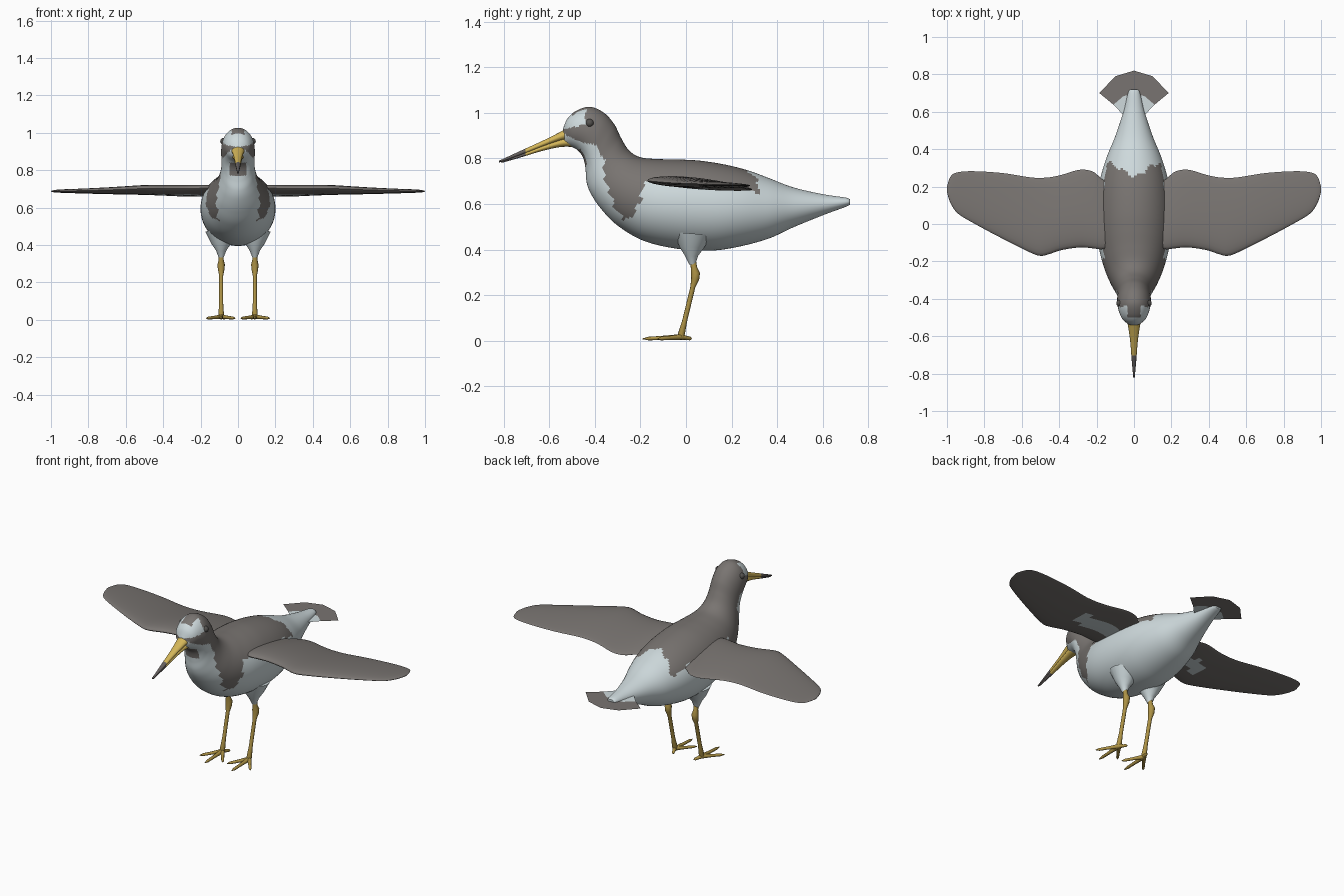
import bpy, bmesh
from math import sin, cos, tau
from mathutils import Vector

cube = bpy.data.objects.get("Cube")
if cube:
    bpy.data.objects.remove(cube)


def material(name, color):
    mat = bpy.data.materials.new(name)
    mat.use_nodes = True
    mat.diffuse_color = (*color, 1)
    bsdf = mat.node_tree.nodes["Principled BSDF"]
    bsdf.inputs["Base Color"].default_value = (*color, 1)
    bsdf.inputs["Roughness"].default_value = 0.8
    return mat


GREY = material("grey brown plumage", (0.19, 0.175, 0.165))
WHITE = material("pale plumage", (0.62, 0.70, 0.72))
YELLOW = material("beak yellow", (0.66, 0.47, 0.10))
HORN = material("dark beak tip", (0.13, 0.115, 0.11))
OCHRE = material("leg ochre", (0.42, 0.29, 0.06))
EYE = material("eye grey", (0.09, 0.085, 0.08))


def smooth_path(keys, steps):
    """Catmull-Rom resampling of equal-length tuples."""
    keys = [Vector(k) for k in keys]
    out = []
    for i in range(len(keys) - 1):
        a, b, c, d = keys[max(i - 1, 0)], keys[i], keys[i + 1], keys[min(i + 2, len(keys) - 1)]
        for s in range(steps):
            t = s / steps
            out.append(b + (c - a) * (t / 2) + (a * 2 - b * 5 + c * 4 - d) * (t * t / 2)
                       + (b * 3 - a - c * 3 + d) * (t ** 3 / 2))
    return out + [keys[-1]]


def make_object(name, bm, mats, rule=None, angle=1.0):
    bmesh.ops.recalc_face_normals(bm, faces=bm.faces)
    if rule:
        for f in bm.faces:
            f.material_index = rule(f.calc_center_median(), f.normal)
    mesh = bpy.data.meshes.new(name)
    bm.to_mesh(mesh)
    bm.free()
    ob = bpy.data.objects.new(name, mesh)
    bpy.context.collection.objects.link(ob)
    for m in mats:
        mesh.materials.append(m)
    bpy.ops.object.select_all(action="DESELECT")
    ob.select_set(True)
    bpy.context.view_layer.objects.active = ob
    bpy.ops.object.shade_smooth_by_angle(angle=angle)
    return ob


def loft(name, rings, mats, rule=None):
    """Skin a list of closed rings and cap both ends."""
    bm = bmesh.new()
    loops = [[bm.verts.new(p) for p in ring] for ring in rings]
    n = len(loops[0])
    for a, b in zip(loops, loops[1:]):
        for i in range(n):
            j = (i + 1) % n
            bm.faces.new((a[i], a[j], b[j], b[i]))
    bm.faces.new(loops[0])
    bm.faces.new(loops[-1])
    return make_object(name, bm, mats, rule)


def tube(name, points, radii, mat, sides=10):
    pts = [Vector(p) for p in points]
    rings = []
    for i, p in enumerate(pts):
        way = pts[min(i + 1, len(pts) - 1)] - pts[max(i - 1, 0)]
        u = way.orthogonal().normalized()
        v = way.normalized().cross(u)
        rings.append([p + (u * cos(tau * k / sides) + v * sin(tau * k / sides)) * radii[i]
                      for k in range(sides)])
    return loft(name, rings, [mat])


def upright_rings(keys, sides):
    """Elliptical rings from (top y, top z, bottom y, bottom z, half width)."""
    rings = []
    for ty, tz, by, bz, w in keys:
        top, low = Vector((0, ty, tz)), Vector((0, by, bz))
        mid, up = (top + low) / 2, (top - low) / 2
        rings.append([mid + up * cos(tau * k / sides) + Vector((w * sin(tau * k / sides), 0, 0))
                      for k in range(sides)])
    return rings


def inside(y, z, poly):
    hit = False
    for (ay, az), (by, bz) in zip(poly, poly[1:] + poly[:1]):
        if (az > z) != (bz > z) and y < ay + (z - az) * (by - ay) / (bz - az):
            hit = not hit
    return hit


# Body, neck and head in one skin
body_keys = [
    (-.54, .93, -.53, .86, .03), (-.52, .975, -.50, .85, .06), (-.48, 1.01, -.475, .835, .077),
    (-.42, 1.026, -.455, .81, .088), (-.36, 1.0, -.445, .78, .09), (-.315, .95, -.44, .74, .088),
    (-.285, .89, -.435, .69, .092), (-.25, .835, -.415, .64, .108), (-.2, .805, -.37, .575, .135),
    (-.12, .797, -.3, .505, .165), (-.03, .795, -.19, .44, .19), (.06, .79, -.05, .405, .2),
    (.17, .773, .1, .395, .197), (.27, .748, .22, .41, .18), (.36, .715, .36, .447, .145),
    (.47, .673, .47, .497, .1), (.6, .643, .6, .55, .057), (.7, .628, .7, .587, .032),
    (.72, .62, .72, .597, .02)]
mantle = [(-.54, .925), (-.53, .9), (-.45, .87), (-.4, .86), (-.36, .8), (-.36, .71), (-.31, .58),
          (-.27, .53), (-.23, .55), (-.2, .62), (-.18, .7), (.2, .68), (.33, .645), (.34, .74),
          (.3, .9), (-.2, .9), (-.3, 1.1), (-.44, 1.1), (-.44, .95)]


def plumage(c, n):
    crown = abs(c.x) < 0.035 and -0.5 < c.y < -0.4 and c.z > 0.98
    chin = abs(c.x) < 0.045 and c.y < -0.4 and 0.77 < c.z < 0.84
    rump = n.z > 0.3 and c.y > 0.25 + 0.6 * abs(c.x) + 0.012 * sin(c.x * 90)
    ragged = 0.006 * sin(c.z * 110)
    return 0 if crown or chin or (inside(c.y + ragged, c.z, mantle) and not rump) else 1


loft("body", upright_rings(smooth_path(body_keys, 9), 72), [GREY, WHITE], plumage)

# Beak: two tapering halves with dark ends
def beak_tip(c, n):
    return 1 if c.y < -0.70 else 0


upper = [(-.50, .945, -.50, .885, .04), (-.56, .912, -.555, .875, .03), (-.63, .877, -.63, .85, .02),
         (-.72, .836, -.72, .816, .013), (-.82, .79, -.82, .782, .004)]
lower = [(-.49, .9, -.49, .85, .034), (-.55, .885, -.55, .85, .026), (-.63, .856, -.63, .833, .018),
         (-.72, .82, -.72, .806, .011), (-.81, .786, -.81, .78, .003)]
for name, keys in (("upper_beak", upper), ("lower_beak", lower)):
    loft(name, upright_rings(smooth_path(keys, 6), 16), [YELLOW, HORN], beak_tip)

# Tail fan: a flat sheet of four feather panels
bm = bmesh.new()
rows = []
for half in ([(0, .58), (.025, .58), (.045, .57)], [(0, .69), (.055, .685), (.11, .638)],
             [(0, .82), (.1, .79), (.185, .70)]):
    line = [(-x, y) for x, y in half[:0:-1]] + half
    rows.append([bm.verts.new((x, y, 0.607)) for x, y in line])
for a, b in zip(rows, rows[1:]):
    for i in range(4):
        bm.faces.new((a[i], a[i + 1], b[i + 1], b[i]))
make_object("tail_fan", bm, [GREY, WHITE], lambda c, n: 1 if c.y < 0.66 else 0)

# Wings: stations of (span, front edge, rear edge, half thickness)
wing_keys = [(.1, -.12, .2, .02), (.17, -.135, .24, .026), (.22, -.13, .28, .028),
             (.29, -.125, .29, .028), (.39, -.14, .262, .027), (.45, -.16, .25, .026),
             (.5, -.17, .247, .025), (.56, -.15, .25, .023), (.7, -.08, .272, .018),
             (.85, .0, .282, .013), (.94, .055, .277, .01), (.98, .11, .255, .007),
             (1.0, .17, .2, .002)]


def wing_lining(c, n):
    x, y = abs(c.x), c.y + 0.02 * sin(c.x * 40)
    return 1 if n.z < -0.3 and 0.17 < x < 0.45 and 0.0 < y < 0.13 - 0.1 * (x - 0.17) else 0


def wing_ring(x, front, rear, thick, side, count=32):
    ring = []
    for k in range(count):
        a = tau * k / count
        y = (front + rear) / 2 - cos(a) * (rear - front) / 2
        lift = thick * sin(a) * (1 + 0.35 * cos(a)) * (1 if sin(a) > 0 else 0.7)
        ring.append((side * x, y, 0.69 - 0.1 * y * (1.2 - x) + lift))
    return ring


for side, label in ((1, "left"), (-1, "right")):
    loft(label + "_wing", [wing_ring(*k, side) for k in smooth_path(wing_keys, 6)],
         [GREY, WHITE], wing_lining)

    # Eye
    bm = bmesh.new()
    bmesh.ops.create_uvsphere(bm, u_segments=16, v_segments=10, radius=0.018)
    bmesh.ops.translate(bm, verts=bm.verts, vec=(side * 0.077, -0.423, 0.955))
    make_object(label + "_eye", bm, [EYE])

    # Thigh, shank and toes
    x = side * 0.09
    tube(label + "_thigh", [(x, .03, .47), (x, .025, .41), (x, .025, .37), (x, .028, .335)],
         [.085, .055, .028, .014], WHITE, 20)
    tube(label + "_leg", [(x, .028, .37), (x, .035, .32), (x, .042, .295), (x, .04, .27),
                          (x, .03, .235), (x, -.005, .09), (x, -.02, .03), (x, -.022, .01)],
         [.013, .014, .02, .018, .011, .011, .015, .012], OCHRE)
    for toe, dx, y in (("middle", 0, -.19), ("outer", .08, -.125), ("inner", -.075, -.125),
                       ("hind", -.02, .025)):
        tip = Vector((x + side * dx, y, 0.008))
        root = Vector((x, -.02, .016))
        tube(f"{label}_{toe}_toe", [root, root.lerp(tip, 0.5), root.lerp(tip, 0.85), tip],
             [.013, .009, .008, .002], OCHRE, 8)
